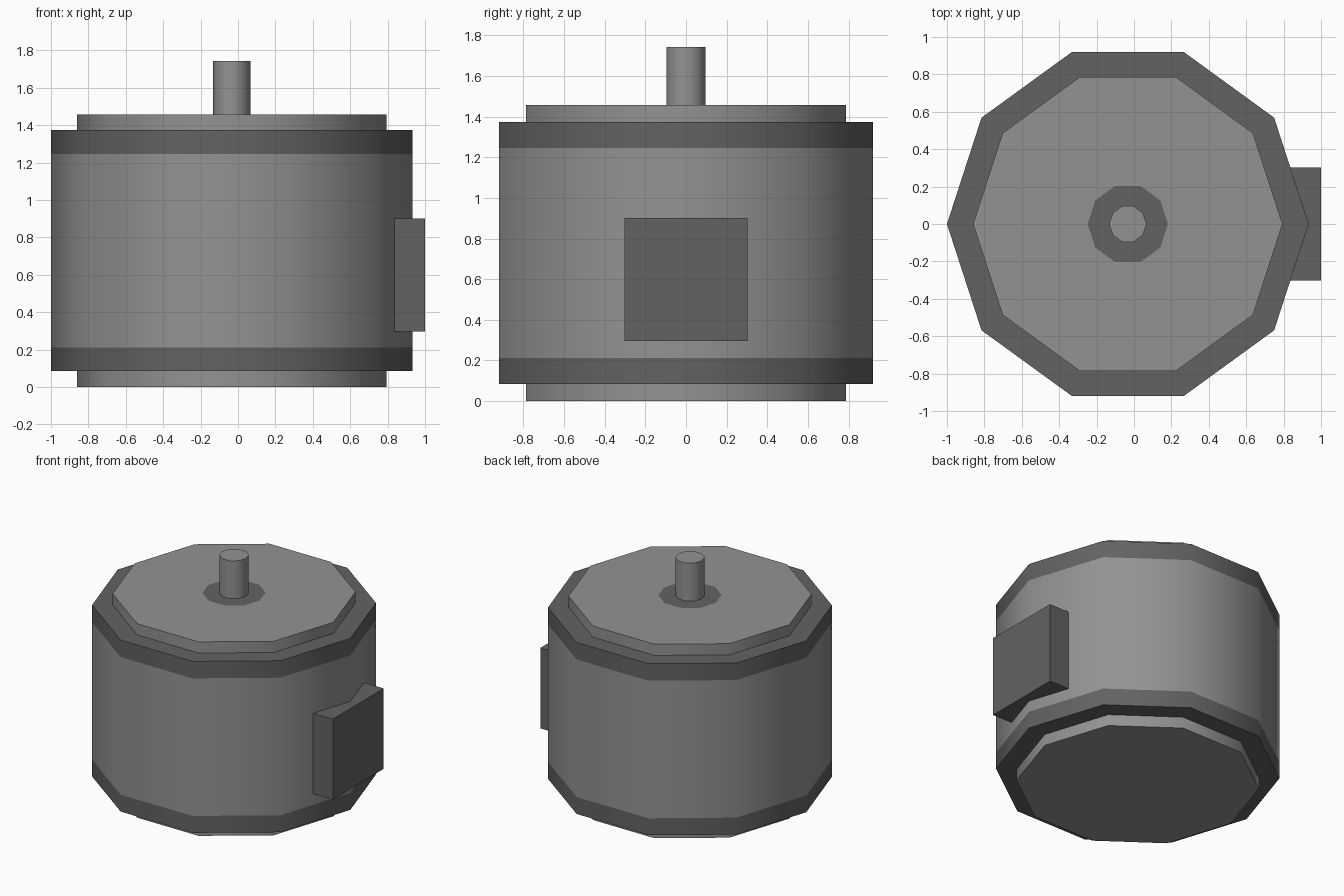
import bpy, bmesh, math

if "Cube" in bpy.data.objects:
    bpy.data.objects.remove(bpy.data.objects["Cube"])

SIDES = 10
CX = -0.033  # motor axis, offset so the terminal box balances the width


def make_grey(name, value):
    mat = bpy.data.materials.new(name)
    mat.diffuse_color = (value, value, value, 1)
    mat.use_nodes = True
    mat.node_tree.nodes["Principled BSDF"].inputs["Base Color"].default_value = mat.diffuse_color
    return mat


grey = make_grey("mid_grey", 0.29)
dark = make_grey("dark_grey", 0.123)


def finish(name, bm, mat):
    mesh = bpy.data.meshes.new(name)
    bm.to_mesh(mesh)
    bm.free()
    mesh.materials.append(mat)
    obj = bpy.data.objects.new(name, mesh)
    bpy.context.collection.objects.link(obj)
    return obj


def lathe(name, profile, mat, cap_bottom=False, cap_top=False):
    """Ten-sided turned part from (radius, z) points, listed bottom to top."""
    bm = bmesh.new()
    rings = [[bm.verts.new((CX + r * math.cos(i * math.tau / SIDES),
                            r * math.sin(i * math.tau / SIDES), z))
              for i in range(SIDES)] for r, z in profile]
    for a, b in zip(rings, rings[1:]):
        for i in range(SIDES):
            j = (i + 1) % SIDES
            bm.faces.new((a[i], a[j], b[j], b[i]))
    if cap_bottom:
        bm.faces.new(rings[0][::-1])
    if cap_top:
        bm.faces.new(rings[-1])
    obj = finish(name, bm, mat)
    # Round the sides, keep the rims sharp
    bpy.ops.object.select_all(action='DESELECT')
    obj.select_set(True)
    bpy.context.view_layer.objects.active = obj
    bpy.ops.object.shade_smooth_by_angle(angle=math.radians(40))


R, PLATE, COLLAR, SHAFT = 0.967, 0.827, 0.215, 0.1

# End plates, dark end bands and the housing between them
lathe("bottom_end_plate", [(PLATE, 0), (PLATE, 0.085)], grey, cap_bottom=True)
lathe("bottom_band", [(PLATE, 0.085), (R, 0.085), (R, 0.212)], dark)
lathe("housing", [(R, 0.212), (R, 1.246)], grey)
lathe("top_band", [(R, 1.246), (R, 1.374), (PLATE, 1.374)], dark)
lathe("top_end_plate", [(PLATE, 1.374), (PLATE, 1.458), (COLLAR, 1.458)], grey)

# Flat bearing seal and output shaft
lathe("bearing_seal", [(COLLAR, 1.458), (SHAFT, 1.458)], dark)
lathe("shaft", [(SHAFT, 1.458), (SHAFT, 1.743)], grey, cap_top=True)

# Terminal box on the right side
bm = bmesh.new()
bmesh.ops.create_cube(bm, size=1)
bmesh.ops.scale(bm, vec=(0.166, 0.604, 0.604), verts=bm.verts)
bmesh.ops.translate(bm, vec=(0.917, 0, 0.598), verts=bm.verts)
finish("terminal_box", bm, dark)
